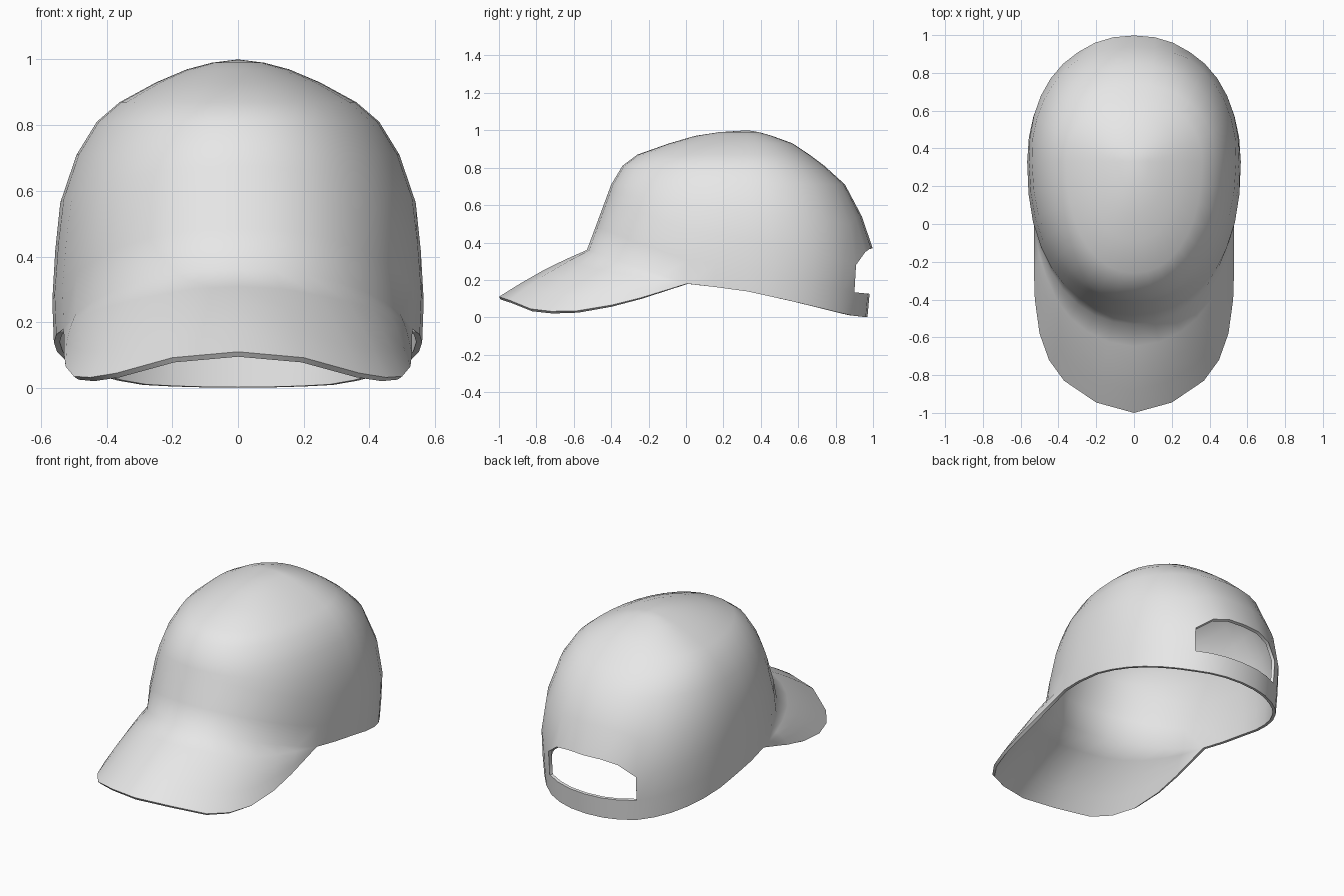
import bpy
import bmesh
from math import sin, cos, radians, pi, copysign

cube = bpy.data.objects.get("Cube")
if cube:
    bpy.data.objects.remove(cube, do_unlink=True)

COLS = 36          # columns around the crown, ten degrees each
HINGE = 7          # columns either side of the front that carry the visor
HOLE = 3           # columns either side of the back that the opening spans
MID_Y = 0.33       # crown top

# Crown outline by height: half width, front edge, back edge
WIDTH = [(0, .55), (.12, .56), (.3, .567), (.55, .545), (.68, .51), (.81, .43),
         (.87, .36), (.93, .25), (.985, .12), (1, 0)]
FRONT = [(.18, -.55), (.36, -.53), (.52, -.47), (.71, -.40), (.81, -.34), (.87, -.26),
         (.93, -.09), (.985, .1), (1, MID_Y)]
BACK = [(0, .97), (.13, .982), (.37, .998), (.45, .97), (.57, .93), (.71, .85),
        (.81, .74), (.87, .66), (.93, .57), (.985, .42), (1, MID_Y)]
# Height of the lower rim from front to back
RIM = [(-.53, .36), (.01, .18), (.3, .145), (.6, .08), (.9, .01), (1, 0)]
# Right-hand half of the visor edge, from its tip to the hinge
EDGE = [(0, -1, .11), (.2, -.945, .092), (.37, -.83, .045), (.45, -.72, .032),
        (.5, -.58, .035), (.525, -.4, .065), (.53, -.24, .105)]
ARCH = [.37, .37, .35, .28]


def lookup(table, t):
    """Linear interpolation in a list of pairs."""
    if t <= table[0][0]:
        return table[0][1]
    for (a, u), (b, v) in zip(table, table[1:]):
        if t <= b:
            return u + (v - u) * (t - a) / (b - a)
    return table[-1][1]


def crown_point(col, z):
    """Point on the crown; column 0 is the front centre."""
    a = 2 * pi * col / COLS
    s, c = (copysign(abs(v) ** .93, v) for v in (sin(a), cos(a)))
    reach = MID_Y - lookup(FRONT, z) if c > 0 else lookup(BACK, z) - MID_Y
    return (lookup(WIDTH, z) * s, MID_Y - reach * c, z)


def column_heights(col):
    rim = lookup(RIM, crown_point(col, .3)[1])
    from_back = abs(col - COLS // 2)
    top = ARCH[from_back] if from_back <= HOLE else rim + .28
    return [rim, rim + .125, top, (top + .71) / 2, .71, .81, .87, .93, .97, .99]


bm = bmesh.new()

# Crown, with the opening above the back strap left out
grid = [[bm.verts.new(crown_point(c, z)) for z in column_heights(c)] for c in range(COLS)]
pole = bm.verts.new((0, MID_Y, 1))
for c in range(COLS):
    left, right = grid[c], grid[(c + 1) % COLS]
    in_hole = COLS // 2 - HOLE <= c < COLS // 2 + HOLE
    for r in range(len(left) - 1):
        if not (in_hole and r == 1):
            bm.faces.new((left[r], right[r], right[r + 1], left[r + 1]))
    bm.faces.new((left[-1], right[-1], pole))

# Visor, grown from the front rim to its arched edge
STEPS = 4
rays = []
for i in range(-HINGE, HINGE + 1):
    root = grid[i % COLS][0]
    ray = [root]
    if abs(i) < HINGE:
        x, y, z = EDGE[abs(i)]
        x = copysign(x, i)
        for k in range(1, STEPS + 1):
            t = k / STEPS
            p = [u + (v - u) * t for u, v in zip(root.co, (x, y, z))]
            p[2] += .015 * sin(pi * t)
            ray.append(bm.verts.new(p))
    else:
        ray *= STEPS + 1
    rays.append(ray)
for a, b in zip(rays, rays[1:]):
    for k in range(STEPS):
        corners = list(dict.fromkeys((a[k], a[k + 1], b[k + 1], b[k])))
        bm.faces.new(corners)

mesh = bpy.data.meshes.new("cap")
bm.to_mesh(mesh)
bm.free()
cap = bpy.data.objects.new("cap", mesh)
bpy.context.collection.objects.link(cap)

# Cloth colour
cloth = bpy.data.materials.new("light_grey_cloth")
cloth.use_nodes = True
grey = (.8, .8, .8, 1)
cloth.diffuse_color = grey
cloth.node_tree.nodes["Principled BSDF"].inputs["Base Color"].default_value = grey
mesh.materials.append(cloth)

# Cloth thickness and smooth shading
bpy.ops.object.select_all(action='DESELECT')
cap.select_set(True)
bpy.context.view_layer.objects.active = cap
shell = cap.modifiers.new("thickness", 'SOLIDIFY')
shell.thickness = .018
shell.offset = -1
bpy.ops.object.modifier_apply(modifier=shell.name)
bpy.ops.object.shade_smooth_by_angle(angle=radians(60))
